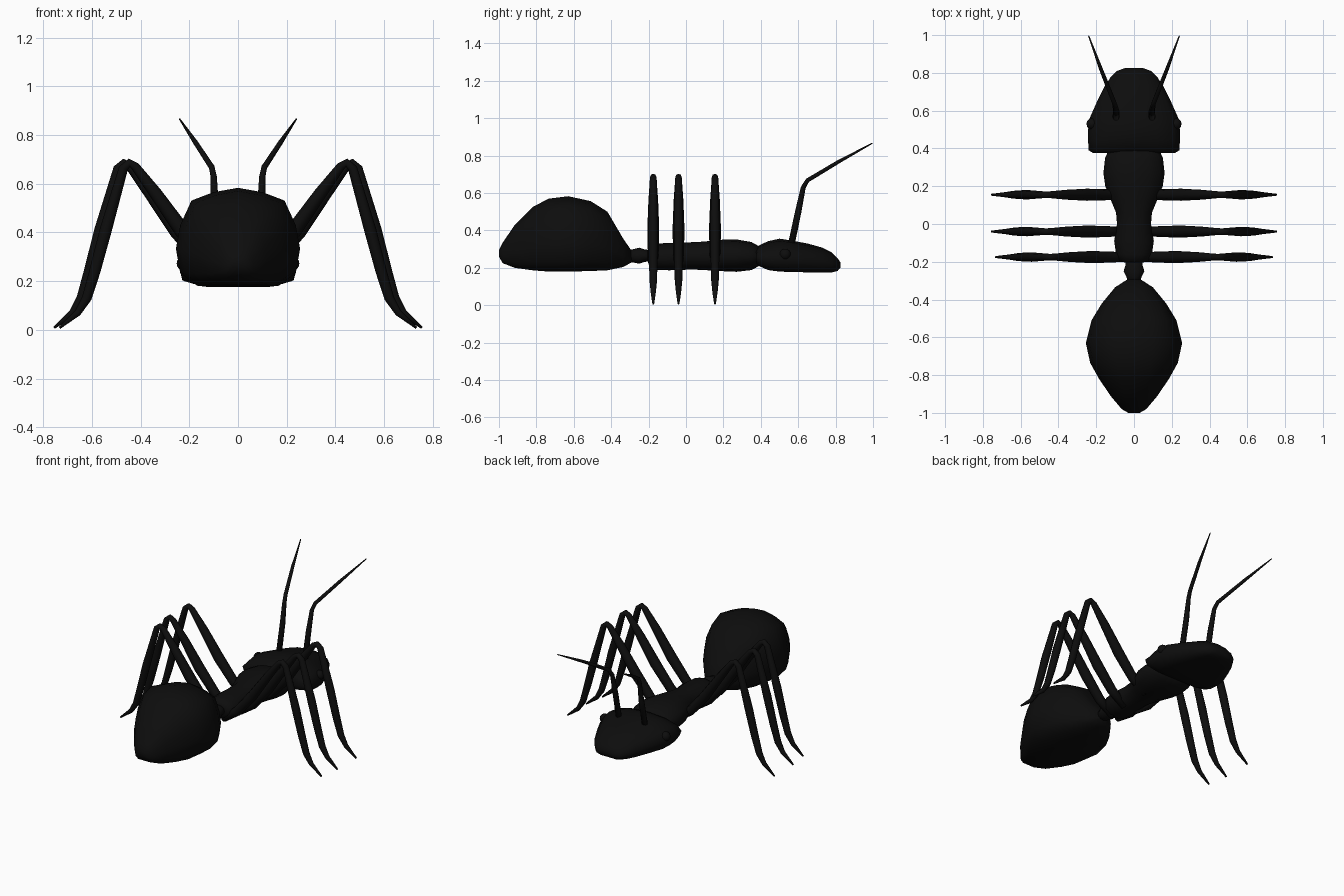
import bpy, bmesh, math
from mathutils import Vector

black = bpy.data.materials.new("black shell")
black.diffuse_color = (0.004, 0.004, 0.004, 1)


def make_object(name, rings):
    """Skin a list of closed rings of points and cap both ends."""
    bm = bmesh.new()
    loops = [[bm.verts.new(p) for p in ring] for ring in rings]
    n = len(loops[0])
    for a, b in zip(loops, loops[1:]):
        for i in range(n):
            j = (i + 1) % n
            bm.faces.new((a[i], a[j], b[j], b[i]))
    bm.faces.new(loops[0])
    bm.faces.new(loops[-1])
    bmesh.ops.recalc_face_normals(bm, faces=bm.faces)
    me = bpy.data.meshes.new(name)
    bm.to_mesh(me)
    bm.free()
    me.materials.append(black)
    me.polygons.foreach_set("use_smooth", [True] * len(me.polygons))
    ob = bpy.data.objects.new(name, me)
    bpy.context.collection.objects.link(ob)
    return ob


def body(name, half, stations):
    """Loft a mirrored half section through (y, half width, bottom, top)."""
    section = half + [(-x, z) for x, z in reversed(half) if x > 0]
    make_object(name, [[(x * w, y, lo + z * (hi - lo)) for x, z in section]
                       for y, w, lo, hi in stations])


def limb(name, path, sides=8):
    """Tapered tube through (x, y, z, radius)."""
    pts = [Vector(p[:3]) for p in path]
    rings = []
    for i, p in enumerate(path):
        d = (pts[min(i + 1, len(pts) - 1)] - pts[max(i - 1, 0)]).normalized()
        u = (Vector((0, 1, 0)) - d * d.y).normalized()
        v = d.cross(u)
        rings.append([pts[i] + p[3] * (u * math.cos(t) + v * math.sin(t))
                      for t in (2 * math.pi * k / sides for k in range(sides))])
    make_object(name, rings)


# Abdomen: domed top, flattened underside
body("abdomen",
     [(0, 1), (0.4, 0.955), (0.75, 0.87), (0.93, 0.62), (1, 0.38),
      (0.93, 0.13), (0.65, 0), (0, 0)],
     [(-1.0, 0.03, 0.26, 0.295), (-0.98, 0.065, 0.225, 0.335),
      (-0.915, 0.12, 0.2, 0.43), (-0.82, 0.185, 0.187, 0.525),
      (-0.735, 0.232, 0.18, 0.57), (-0.63, 0.255, 0.18, 0.583),
      (-0.51, 0.225, 0.183, 0.557), (-0.42, 0.17, 0.187, 0.5),
      (-0.335, 0.1, 0.205, 0.355), (-0.29, 0.03, 0.23, 0.29)])

# Thorax with the narrow waist joint behind it
round_half = [(0, 1), (0.5, 0.93), (0.87, 0.75), (1, 0.48),
              (0.87, 0.22), (0.5, 0.05), (0, 0)]
body("thorax", round_half,
     [(-0.205, 0.045, 0.235, 0.295), (-0.195, 0.08, 0.205, 0.32),
      (-0.16, 0.095, 0.19, 0.33), (-0.09, 0.105, 0.187, 0.333),
      (0.0, 0.09, 0.19, 0.336), (0.06, 0.095, 0.19, 0.338),
      (0.12, 0.12, 0.187, 0.343), (0.2, 0.152, 0.182, 0.351),
      (0.27, 0.162, 0.179, 0.352), (0.35, 0.153, 0.188, 0.338),
      (0.4, 0.13, 0.215, 0.31)])
body("waist", round_half,
     [(-0.31, 0.03, 0.235, 0.295), (-0.28, 0.04, 0.228, 0.3),
      (-0.25, 0.055, 0.222, 0.308), (-0.22, 0.046, 0.232, 0.298),
      (-0.19, 0.045, 0.235, 0.295)])

# Head: broad flat wedge, tapering to the mouth
body("head",
     [(0, 1), (0.5, 0.93), (0.87, 0.72), (1, 0.45),
      (0.94, 0.13), (0.62, 0), (0, 0)],
     [(0.375, 0.215, 0.225, 0.295), (0.39, 0.24, 0.21, 0.32),
      (0.44, 0.243, 0.188, 0.343), (0.5, 0.243, 0.18, 0.356),
      (0.56, 0.235, 0.178, 0.347), (0.65, 0.195, 0.176, 0.33),
      (0.73, 0.155, 0.175, 0.308), (0.78, 0.122, 0.176, 0.282),
      (0.81, 0.09, 0.183, 0.252), (0.825, 0.05, 0.2, 0.23)])

# Paired parts
LEG = [(0.04, 0.2, 0.022), (0.14, 0.275, 0.029), (0.25, 0.405, 0.032),
       (0.36, 0.56, 0.026), (0.445, 0.672, 0.018), (0.468, 0.686, 0.017),
       (0.492, 0.665, 0.019), (0.565, 0.41, 0.025), (0.61, 0.24, 0.023),
       (0.643, 0.13, 0.02), (0.68, 0.07, 0.014), (0.755, 0.008, 0.005)]
for side, s in (("right", 1), ("left", -1)):
    for place, y, shift in (("front", 0.155, 0), ("middle", -0.04, 0),
                            ("rear", -0.175, -0.022)):
        limb(f"{place}_leg_{side}",
             [(s * (x + shift), y, z, r) for x, z, r in LEG])
    limb(f"antenna_{side}",
         [(s * 0.095, 0.56, 0.31, 0.018), (s * 0.095, 0.6, 0.5, 0.017),
          (s * 0.1, 0.627, 0.63, 0.013), (s * 0.108, 0.65, 0.668, 0.012),
          (s * 0.175, 0.82, 0.77, 0.01), (s * 0.24, 0.996, 0.866, 0.003)])
    bpy.ops.mesh.primitive_uv_sphere_add(segments=12, ring_count=8, radius=0.03,
                                         location=(s * 0.222, 0.53, 0.272))
    eye = bpy.context.object
    eye.name = f"eye_{side}"
    eye.data.materials.append(black)
    bpy.ops.object.shade_smooth()
